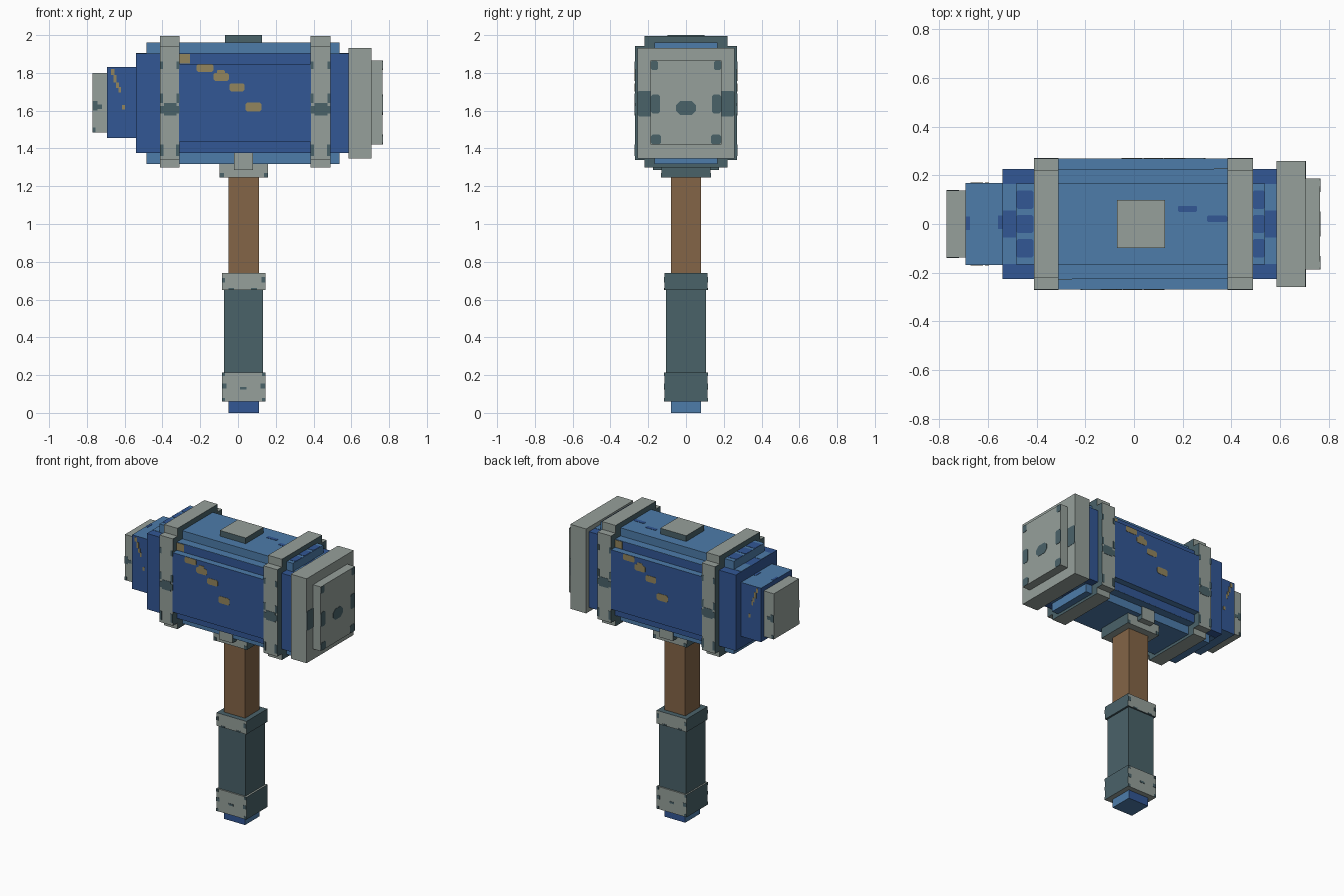
import bpy, bmesh
from mathutils import Vector

cube = bpy.data.objects.get("Cube")
if cube:
    bpy.data.objects.remove(cube, do_unlink=True)


def material(name, rgb):
    lin = [((c / 255 + 0.055) / 1.055) ** 2.4 for c in rgb] + [1.0]
    m = bpy.data.materials.new(name)
    m.use_nodes = True
    m.diffuse_color = lin
    m.node_tree.nodes["Principled BSDF"].inputs["Base Color"].default_value = lin
    return m


DARK = material("dark blue", (50, 87, 149))
LIGHT = material("light blue", (77, 124, 170))
GREY = material("stone grey", (150, 160, 155))
TEAL = material("dark teal", (74, 98, 105))
BROWN = material("wood brown", (132, 101, 71))
GOLD = material("dull gold", (146, 133, 93))


def finish(name, bm, mats):
    bmesh.ops.recalc_face_normals(bm, faces=bm.faces)
    me = bpy.data.meshes.new(name)
    bm.to_mesh(me)
    bm.free()
    for m in mats:
        me.materials.append(m)
    ob = bpy.data.objects.new(name, me)
    bpy.context.collection.objects.link(ob)
    return ob


def box(name, x, hy, z, mx, my=None, mz=None):
    """Box centred on y; one material for the x, y and z facing sides."""
    bm = bmesh.new()
    bmesh.ops.create_cube(bm, size=1)
    for v in bm.verts:
        v.co = ((x[0] + x[1]) / 2 + v.co.x * (x[1] - x[0]), v.co.y * 2 * hy,
                (z[0] + z[1]) / 2 + v.co.z * (z[1] - z[0]))
    bm.normal_update()
    for f in bm.faces:
        f.material_index = max(range(3), key=lambda i: abs(f.normal[i]))
    return finish(name, bm, [mx, my or mx, mz or mx])


def marks(name, mat, axis, level, rects, chamfer=0.0):
    """Thin painted plates on a plane: rects are (u0, u1, v0, v1) in the other two axes."""
    bm = bmesh.new()
    a, b = [i for i in range(3) if i != axis]
    for u0, u1, v0, v1 in rects:
        c = max(chamfer, 0.0) * min(u1 - u0, v1 - v0)
        pts = [(u0 + c, v0), (u1 - c, v0), (u1, v0 + c), (u1, v1 - c),
               (u1 - c, v1), (u0 + c, v1), (u0, v1 - c), (u0, v0 + c)]
        if c == 0:
            pts = pts[::2]
            pts = [(u0, v0), (u1, v0), (u1, v1), (u0, v1)]
        vs = []
        for u, v in pts:
            p = Vector((0, 0, 0))
            p[axis], p[a], p[b] = level - 0.002, u, v
            vs.append(bm.verts.new(p))
        face = bm.faces.new(vs)
        step = Vector((0, 0, 0))
        step[axis] = 0.004
        top = bmesh.ops.extrude_face_region(bm, geom=[face], use_keep_orig=True)
        bmesh.ops.translate(bm, vec=step, verts=[g for g in top["geom"]
                                                 if isinstance(g, bmesh.types.BMVert)])
    return finish(name, bm, [mat])


def front_back(name, mat, hy, rects, chamfer=0.0, turn=None):
    """Marks on front and back; turn is the x the back copy is turned about."""
    marks("front_" + name, mat, 1, -hy, rects, chamfer)
    if turn is not None:
        rects = [(2 * turn - r[1], 2 * turn - r[0], r[2], r[3]) for r in rects]
    marks("back_" + name, mat, 1, hy, rects, chamfer)


# Handle
box("pommel", (-0.05, 0.11), 0.08, (0, 0.07), LIGHT, DARK, LIGHT)
box("lower_grip_collar", (-0.085, 0.145), 0.115, (0.06, 0.215), TEAL, GREY, GREY)
box("grip", (-0.075, 0.132), 0.105, (0.2, 0.66), TEAL)
box("upper_grip_collar", (-0.085, 0.145), 0.115, (0.65, 0.74), TEAL, GREY, TEAL)
box("shaft", (-0.05, 0.11), 0.08, (0.7, 1.26), BROWN)
box("head_collar", (-0.097, 0.16), 0.13, (1.245, 1.318), TEAL, GREY, GREY)
box("head_bracket", (-0.022, 0.08), 0.175, (1.287, 1.376), TEAL, GREY, GREY)

# Worn spots on the handle collars
front_back("lower_collar_spots", TEAL, 0.115,
           [(-0.085, -0.06, 0.13, 0.155), (0.12, 0.145, 0.13, 0.155), (0.01, 0.045, 0.125, 0.138),
            (-0.085, -0.068, 0.06, 0.08), (0.128, 0.145, 0.06, 0.08),
            (-0.085, -0.07, 0.195, 0.215), (0.128, 0.145, 0.195, 0.215)])
front_back("upper_collar_spots", TEAL, 0.115,
           [(-0.085, -0.07, 0.69, 0.715), (0.125, 0.145, 0.69, 0.72),
            (-0.05, -0.02, 0.65, 0.66), (0.07, 0.1, 0.65, 0.66)])
front_back("head_collar_spots", TEAL, 0.13,
           [(-0.097, -0.075, 1.245, 1.27), (0.138, 0.16, 1.245, 1.27)])

# Head body made of stepped boxes
box("head_core", (-0.485, 0.538), 0.167, (1.317, 1.96), LIGHT)
box("head_body", (-0.54, 0.586), 0.226, (1.377, 1.902), DARK)
box("head_side_panels", (-0.312, 0.386), 0.27, (1.435, 1.847), DARK, DARK, LIGHT)
for name, z in (("upper_body_trim", 1.902), ("lower_body_trim", 1.377)):
    marks(name, LIGHT, 2, z, [(-0.312, 0.386, -0.2255, 0.2255)])
    marks(name + "_ends", LIGHT, 2, z,
          [(x0, x1, s * 0.11 - 0.055, s * 0.11 + 0.055)
           for x0, x1 in ((-0.539, -0.484), (0.537, 0.585)) for s in (-1, 1)])
marks("core_end_patches", DARK, 2, 1.96,
      [(x0, x1, y - 0.038, y + 0.038)
       for x0, x1 in ((-0.484, -0.414), (0.49, 0.536)) for y in (-0.1, 0, 0.1)], 0.1)
marks("core_top_patches", DARK, 2, 1.96,
      [(0.18, 0.26, 0.05, 0.075), (0.3, 0.384, 0.008, 0.034)], 0.2)
box("top_plate", (-0.07, 0.128), 0.098, (1.95, 2.0), TEAL, TEAL, GREY)

# Two bands, each a tall box crossed with a deep box
for side, x in (("right", (-0.412, -0.31)), ("left", (0.385, 0.49))):
    box(side + "_band_tall", x, 0.22, (1.298, 1.996), TEAL, GREY, GREY)
    box(side + "_band_deep", x, 0.27, (1.34, 1.942), TEAL, GREY, GREY)
    a, b = x
    front_back(side + "_band_spots", TEAL, 0.27,
               [(a, b, 1.585, 1.625), (a + 0.02, b - 0.015, 1.575, 1.64),
                (a, a + 0.015, 1.64, 1.69), (b - 0.015, b, 1.64, 1.69),
                (a, a + 0.018, 1.36, 1.42), (b - 0.018, b, 1.36, 1.42),
                (a, a + 0.015, 1.82, 1.86), (b - 0.015, b, 1.82, 1.86)])

# Gold flecks stepping down the side panels
front_back("panel_flecks", GOLD, 0.27,
           [(-0.22, -0.13, 1.805, 1.845), (-0.13, -0.048, 1.757, 1.8),
            (-0.112, -0.07, 1.79, 1.815), (-0.046, 0.035, 1.702, 1.745),
            (0.04, 0.125, 1.595, 1.643)], 0.2, turn=0.037)
front_back("body_fleck", GOLD, 0.226, [(-0.31, -0.255, 1.85, 1.9)], turn=0.037)

# Narrow end
box("narrow_neck", (-0.693, -0.53), 0.169, (1.456, 1.83), DARK, DARK, LIGHT)
box("narrow_cap", (-0.77, -0.69), 0.138, (1.484, 1.8), GREY)
front_back("neck_flecks", GOLD, 0.169,
           [(-0.672, -0.655, 1.79, 1.82), (-0.658, -0.642, 1.75, 1.79),
            (-0.645, -0.63, 1.72, 1.75), (-0.632, -0.62, 1.695, 1.725),
            (-0.613, -0.597, 1.605, 1.63)])
front_back("narrow_cap_spots", TEAL, 0.138,
           [(-0.77, -0.72, 1.61, 1.632), (-0.77, -0.745, 1.6, 1.65),
            (-0.77, -0.755, 1.485, 1.51)])
marks("neck_top_patches", DARK, 2, 1.83,
      [(-0.692, -0.675, -0.025, 0.03), (-0.56, -0.54, -0.02, 0.035)])

# Broad striking end
box("broad_block", (0.585, 0.706), 0.258, (1.348, 1.933), GREY)
box("striking_plate", (0.7, 0.765), 0.187, (1.42, 1.865), GREY)
marks("plate_centre_spot", TEAL, 0, 0.765, [(-0.052, 0.052, 1.577, 1.652)], 0.3)
marks("plate_edge_spots", TEAL, 0, 0.765,
      [r for s in (-1, 1) for r in
       [tuple(sorted((s * 0.187, s * 0.137))) + (1.585, 1.685),
        tuple(sorted((s * 0.187, s * 0.132))) + (1.42, 1.475),
        tuple(sorted((s * 0.187, s * 0.148))) + (1.815, 1.865)]], 0.2)
marks("block_edge_spots", TEAL, 0, 0.706,
      [tuple(sorted((s * 0.258, s * 0.18))) + (1.57, 1.705) for s in (-1, 1)], 0.12)
